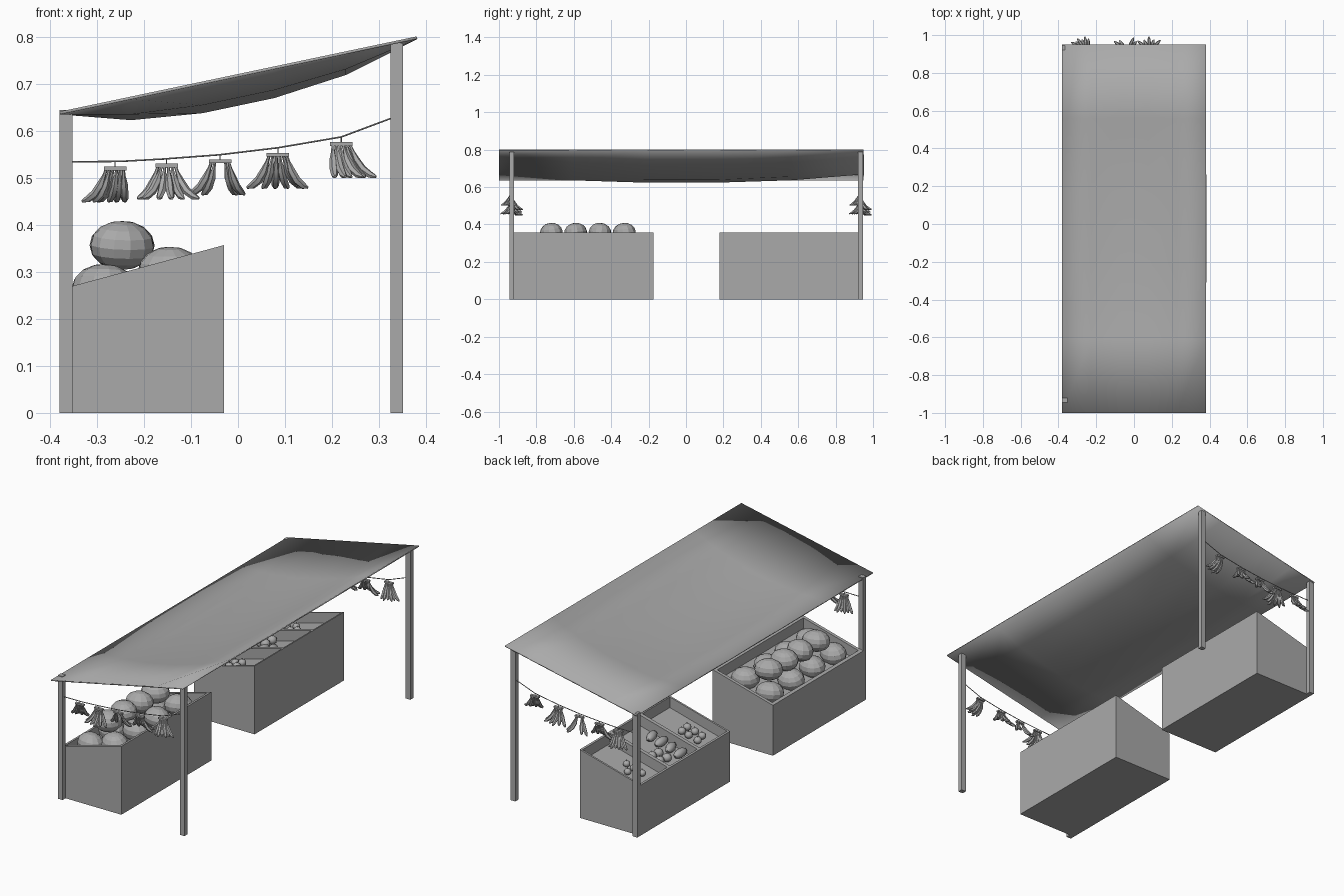
import bpy, bmesh, math, random
from mathutils import Vector, Matrix

random.seed(4)
if "Cube" in bpy.data.objects:
    bpy.data.objects.remove(bpy.data.objects["Cube"], do_unlink=True)

grey = bpy.data.materials.new("plain grey")
grey.use_nodes = True
grey.diffuse_color = (0.4, 0.4, 0.4, 1)
grey.node_tree.nodes["Principled BSDF"].inputs["Base Color"].default_value = (0.4, 0.4, 0.4, 1)


def finish(name, bm, smooth=False):
    bmesh.ops.recalc_face_normals(bm, faces=bm.faces)
    mesh = bpy.data.meshes.new(name)
    bm.to_mesh(mesh)
    bm.free()
    mesh.materials.append(grey)
    obj = bpy.data.objects.new(name, mesh)
    bpy.context.collection.objects.link(obj)
    if smooth:
        bpy.ops.object.select_all(action='DESELECT')
        obj.select_set(True)
        bpy.context.view_layer.objects.active = obj
        bpy.ops.object.shade_smooth_by_angle(angle=math.radians(50))
    return obj


def box(bm, low, high):
    low, high = Vector(low), Vector(high)
    size = high - low
    place = Matrix.Translation((low + high) / 2) @ Matrix.Diagonal((*size, 1))
    return bmesh.ops.create_cube(bm, size=1, matrix=place)["verts"]


def tube(bm, points, radii, sides=6):
    """Loft rings along a path and cap both ends."""
    points = [Vector(p) for p in points]
    rings = []
    for i, p in enumerate(points):
        along = points[min(i + 1, len(points) - 1)] - points[max(i - 1, 0)]
        turn = along.to_track_quat('Z', 'Y')
        ring = []
        for k in range(sides):
            a = math.tau * k / sides
            ring.append(bm.verts.new(p + turn @ Vector((math.cos(a), math.sin(a), 0)) * radii[i]))
        rings.append(ring)
    for a, b in zip(rings, rings[1:]):
        for k in range(sides):
            n = (k + 1) % sides
            bm.faces.new((a[k], a[n], b[n], b[k]))
    bm.faces.new(rings[0])
    bm.faces.new(rings[-1])


def ellipsoid(bm, centre, size, segments=12, rings=8, turn=(0, 0, 0)):
    spin = Matrix.Rotation(turn[2], 4, 'Z') @ Matrix.Rotation(turn[0], 4, 'X')
    place = Matrix.Translation(centre) @ spin @ Matrix.Diagonal((*size, 1))
    bmesh.ops.create_uvsphere(bm, u_segments=segments, v_segments=rings, radius=1, matrix=place)


# Sagging cloth roof, pinned straight along all four edges
def sag(t):
    return 1 - abs(t) ** 2.4


bm = bmesh.new()
bmesh.ops.create_grid(bm, x_segments=5, y_segments=5, size=1)
for v in bm.verts:
    u, w = v.co.x, v.co.y
    v.co = (0.38 * u, -0.025 + 0.975 * w, 0.722 + 0.08 * u - 0.064 * sag(u) * sag(w))
roof = finish("cloth_roof", bm, True)
thick = roof.modifiers.new("thickness", 'SOLIDIFY')
thick.thickness = 0.006
thick.offset = -1 if roof.data.polygons[0].normal.z > 0 else 1

# Four posts, taller on the high side
for side, x, top in (("right", -0.38, 0.645), ("left", 0.325, 0.788)):
    for end, y in (("front", -0.945), ("back", 0.92)):
        bm = bmesh.new()
        box(bm, (x, y, 0), (x + 0.027, y + 0.025, top))
        finish(f"{end}_{side}_post", bm)


# Display crates with sloping tops and sunken trays
def slope(x):
    return 0.263 + 0.27 * (x + 0.38)


def crate(name, y0, y1, bays, wall):
    bm = bmesh.new()
    for v in box(bm, (-0.38, y0, 0), (-0.03, y1, 1)):
        if v.co.z > 0.5:
            v.co.z = slope(v.co.x)
    for i in range(1, bays):
        cut = (0, y0 + (y1 - y0) * i / bays, 0)
        geom = bm.verts[:] + bm.edges[:] + bm.faces[:]
        bmesh.ops.bisect_plane(bm, geom=geom, plane_co=cut, plane_no=(0, 1, 0))
    bm.normal_update()
    tops = [f for f in bm.faces if f.normal.z > 0.5]
    bmesh.ops.inset_individual(bm, faces=tops, thickness=wall)
    floors = bmesh.ops.extrude_discrete_faces(bm, faces=tops)["faces"]
    for v in {v for f in floors for v in f.verts}:
        v.co.z -= 0.055
    finish(name, bm)


crate("melon_crate", -0.92, -0.175, 1, 0.024)
crate("fruit_crate", 0.18, 0.92, 3, 0.014)

# Melons: two lower rows and one stacked row
rows = (("low_side_melons", -0.285, 0.265, 0.0), ("high_side_melons", -0.145, 0.302, 0.0),
        ("stacked_melons", -0.247, 0.357, 0.02))
for name, x, z, shift in rows:
    bm = bmesh.new()
    for i in range(4):
        y = -0.74 + 0.13 * i + shift
        if not shift:
            y = -0.81 + 0.175 * i
        turn = (random.uniform(-0.25, 0.25), 0, random.uniform(-0.5, 0.5))
        ellipsoid(bm, (x, y, z), (0.07, 0.061, 0.052), turn=turn)
    finish(name, bm)

# Small fruit gathered at the low side of the three trays
for name, y, count, size in (("far_round_fruit", 0.30, 6, 0.02), ("near_round_fruit", 0.80, 5, 0.018),
                             ("middle_round_fruit", 0.60, 4, 0.024)):
    bm = bmesh.new()
    for i in range(count):
        x = -0.29 + 0.045 * (i // 2) + random.uniform(-0.006, 0.006)
        fy = y + 0.05 * (i % 2) - 0.025
        ellipsoid(bm, (x, fy, slope(x) - 0.055 + size * 0.9), (size, size, size * 0.9), 10, 6)
        stem = Vector((x, fy, slope(x) - 0.055 + size * 1.7))
        tube(bm, [stem, stem + Vector((0.002, 0, 0.008))], [0.002, 0.0015], 5)
    finish(name, bm, True)
bm = bmesh.new()
for i in range(4):
    x = -0.31 + 0.055 * i
    ellipsoid(bm, (x, 0.49, slope(x) - 0.033), (0.023, 0.048, 0.022), 10, 6, (0, 0, 0.25 * (i % 2)))
finish("long_fruit", bm, True)

# Hanging ropes, with one set of banana bunches at each end
ROPE = ((-0.357, 0.535), (-0.25, 0.536), (-0.16, 0.541), (-0.04, 0.55),
        (0.085, 0.565), (0.22, 0.588), (0.327, 0.628))
# x, rope height, heading and fan half-width in degrees
BUNCHES = ((-0.262, 0.536, 118, 32), (-0.152, 0.542, -95, 62), (-0.038, 0.551, 95, 50),
           (0.085, 0.565, 80, 62), (0.22, 0.588, -52, 32))
for end, y in (("front", -0.932), ("back", 0.932)):
    bm = bmesh.new()
    tube(bm, [(x, y, z) for x, z in ROPE], [0.002] * len(ROPE))
    finish(f"{end}_rope", bm, True)
    for n, (x, z, heading, fan) in enumerate(BUNCHES):
        bm = bmesh.new()
        bar = z - 0.015
        box(bm, (x - 0.024, y - 0.007, bar - 0.004), (x + 0.024, y + 0.007, bar + 0.004))
        tube(bm, [(x, y, bar), (x, y, z)], [0.0012, 0.0012], 4)
        for i in range(6):
            t = i / 2.5 - 1
            if n == 2 and i in (2, 3):
                continue
            sign = 1 if math.sin(math.radians(heading)) < 0 else -1
            a = math.radians(heading + fan * t)
            d = Vector((math.cos(a), math.sin(a), 0))
            start = Vector((x + 0.018 * t * sign, y, bar))
            reach = 1 if i % 2 else 0.8
            path = []
            for out, drop in ((0, 0), (0.006, 0.015), (0.014, 0.034), (0.029, 0.054),
                              (0.047, 0.066), (0.060, 0.070)):
                path.append(start + d * out * reach - Vector((0, 0, drop)))
            tube(bm, path, [0.003, 0.004, 0.0085, 0.009, 0.0075, 0.003])
        finish(f"{end}_banana_bunch_{n + 1}", bm, True)
